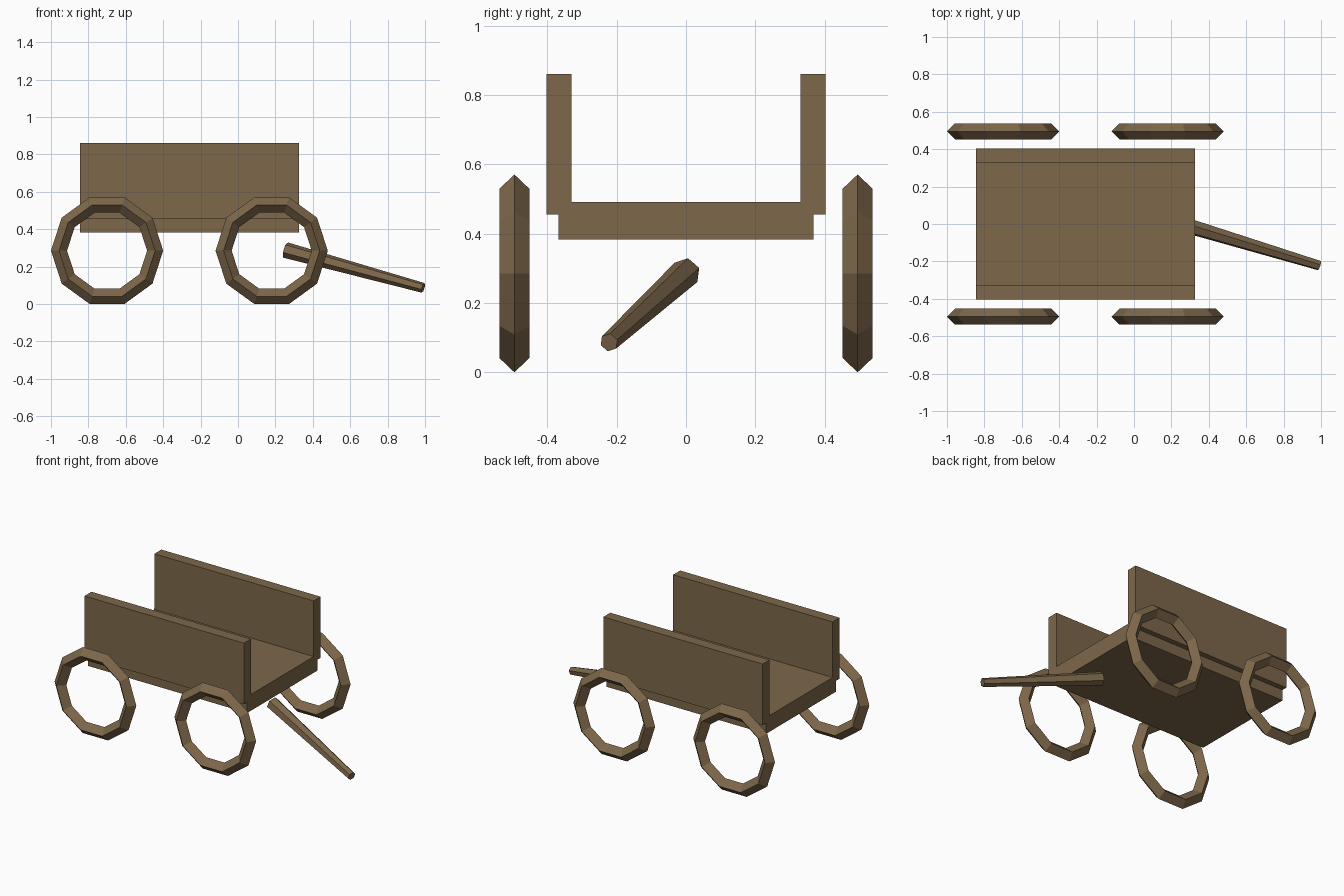
import bpy, bmesh, math
from mathutils import Vector

if "Cube" in bpy.data.objects:
    bpy.data.objects.remove(bpy.data.objects["Cube"])

wood = bpy.data.materials.new("brown wood")
wood.diffuse_color = (0.205, 0.136, 0.069, 1)
wood.use_nodes = True
wood.node_tree.nodes["Principled BSDF"].inputs["Base Color"].default_value = wood.diffuse_color


def finish(name, bm):
    bmesh.ops.recalc_face_normals(bm, faces=bm.faces)
    mesh = bpy.data.meshes.new(name)
    bm.to_mesh(mesh)
    bm.free()
    mesh.materials.append(wood)
    obj = bpy.data.objects.new(name, mesh)
    bpy.context.collection.objects.link(obj)
    return obj


def box(name, lo, hi):
    bm = bmesh.new()
    bmesh.ops.create_cube(bm, size=1)
    for v in bm.verts:
        v.co = [(a + b) / 2 + c * (b - a) for a, b, c in zip(lo, hi, v.co)]
    return finish(name, bm)


def skin(bm, rings, closed):
    # bridge rings of vertices with quads
    n, m = len(rings), len(rings[0])
    for i in range(n if closed else n - 1):
        a, b = rings[i], rings[(i + 1) % n]
        for j in range(m):
            k = (j + 1) % m
            bm.faces.new((a[j], a[k], b[k], b[j]))


def wheel(name, x, y, z=0.285, major=0.257, minor=0.043):
    # ten-sided rim with a diamond cross-section
    bm = bmesh.new()
    rings = []
    for i in range(10):
        t = math.tau * i / 10
        ring = []
        for dr, dy in ((minor, 0), (0, minor), (-minor, 0), (0, -minor)):
            r = major + dr
            ring.append(bm.verts.new((x + r * math.cos(t), y + dy, z + r * math.sin(t))))
        rings.append(ring)
    skin(bm, rings, True)
    return finish(name, bm)


def shaft(name, start, end, r0, r1, turn):
    # tapered six-sided pole
    bm = bmesh.new()
    start, end = Vector(start), Vector(end)
    d = (end - start).normalized()
    u = (Vector((0, 1, 0)) - d * d.y).normalized()
    w = d.cross(u)
    rings = []
    for p, r in ((start, r0), (end, r1)):
        angles = [math.radians(turn + 60 * j) for j in range(6)]
        rings.append([bm.verts.new(p + r * (u * math.cos(a) + w * math.sin(a))) for a in angles])
    skin(bm, rings, False)
    for ring in rings:
        bm.faces.new(ring)
    return finish(name, bm)


# cart bed and side boards
box("floor", (-0.845, -0.368, 0.383), (0.325, 0.368, 0.491))
for side, s in (("right", -1), ("left", 1)):
    y0, y1 = sorted((s * 0.33, s * 0.403))
    box(side + "_side_board", (-0.845, y0, 0.455), (0.325, y1, 0.86))
    # wheels
    for end, x in (("rear", -0.70), ("front", 0.18)):
        wheel(f"{end}_{side}_wheel", x, s * 0.495)

# pull shaft
shaft("pull_shaft", (0.255, 0, 0.288), (0.99, -0.222, 0.086), 0.043, 0.027, 22)
